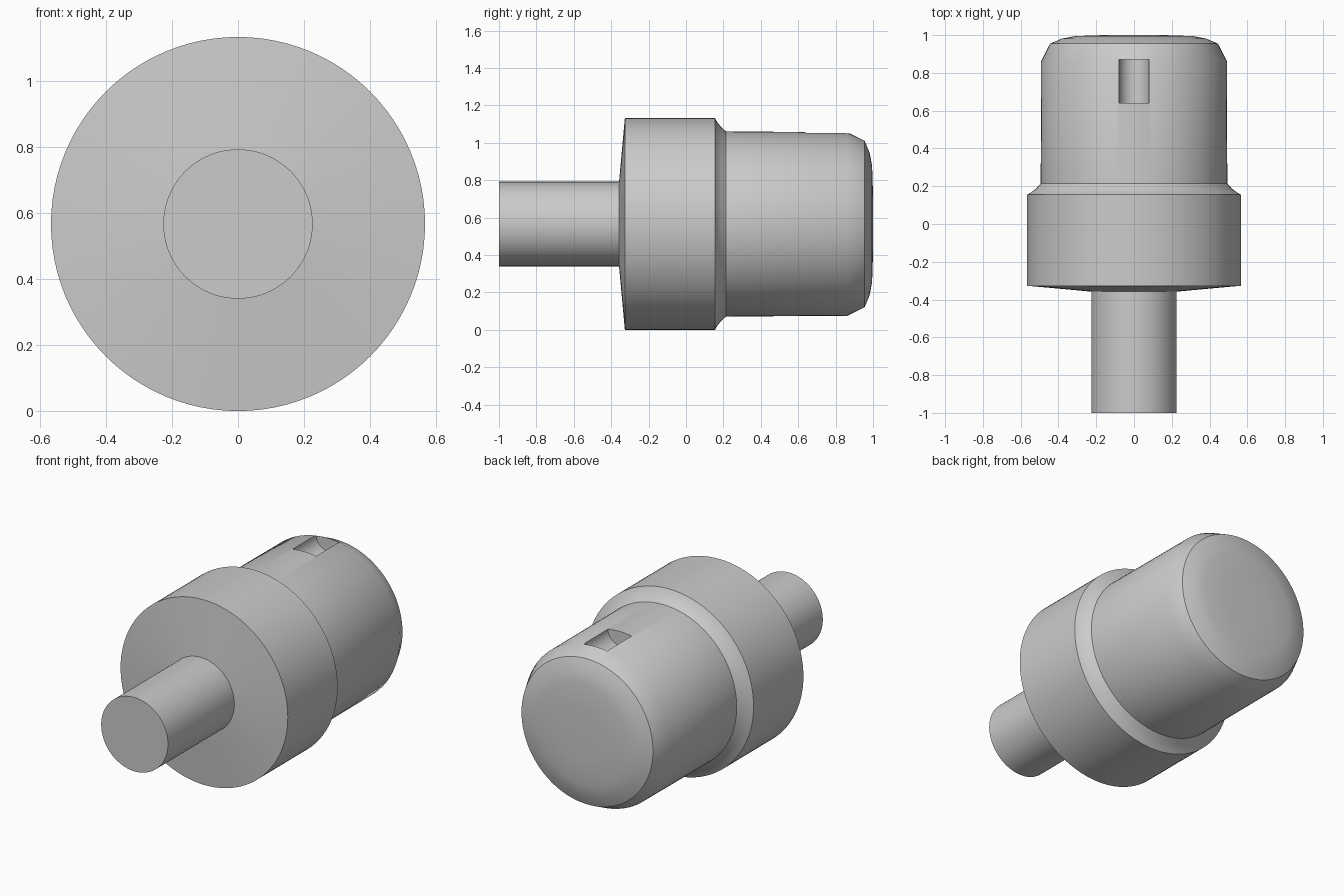
import bpy, bmesh, math

if "Cube" in bpy.data.objects:
    bpy.data.objects.remove(bpy.data.objects["Cube"])

CENTRE_Z = 0.566
SIDES = 96


def lathe(name, profile):
    """Revolve (y, radius) points around the y axis; ends on the axis are closed."""
    bm = bmesh.new()
    verts = [bm.verts.new((r, y, 0)) for y, r in profile]
    edges = [bm.edges.new(pair) for pair in zip(verts, verts[1:])]
    bmesh.ops.spin(bm, geom=verts + edges, cent=(0, 0, 0), axis=(0, 1, 0),
                   angle=math.tau, steps=SIDES, use_duplicate=False)
    bmesh.ops.remove_doubles(bm, verts=bm.verts, dist=1e-5)
    bmesh.ops.recalc_face_normals(bm, faces=bm.faces)
    mesh = bpy.data.meshes.new(name)
    bm.to_mesh(mesh)
    bm.free()
    obj = bpy.data.objects.new(name, mesh)
    bpy.context.collection.objects.link(obj)
    return obj


# Stepped body: shaft, coned collar, concave shoulder, barrel, domed end
body = lathe("stepped_body", [
    (-1.0, 0), (-1.0, 0.226), (-0.358, 0.226),
    (-0.327, 0.566), (0.155, 0.566),
    (0.168, 0.543), (0.187, 0.519), (0.215, 0.494),
    (0.86, 0.492), (0.955, 0.445),
    (0.982, 0.38), (0.995, 0.31), (1.0, 0.16), (1.0, 0)])
body.location.z = CENTRE_Z

# Round-bottomed slot in the top of the barrel
cutter = lathe("slot_cutter", [(0.64, 0), (0.64, 0.08), (0.87, 0.08), (0.87, 0)])
cutter.location.z = CENTRE_Z + 0.486
cutter.hide_render = True

slot = body.modifiers.new("slot", 'BOOLEAN')
slot.operation = 'DIFFERENCE'
slot.solver = 'EXACT'
slot.object = cutter

# Apply the cut, drop the cutter, then shade smooth with sharp edges
bpy.context.view_layer.objects.active = body
body.select_set(True)
bpy.ops.object.modifier_apply(modifier=slot.name)
bpy.data.objects.remove(cutter, do_unlink=True)
bpy.ops.object.shade_smooth_by_angle(angle=math.radians(30))
